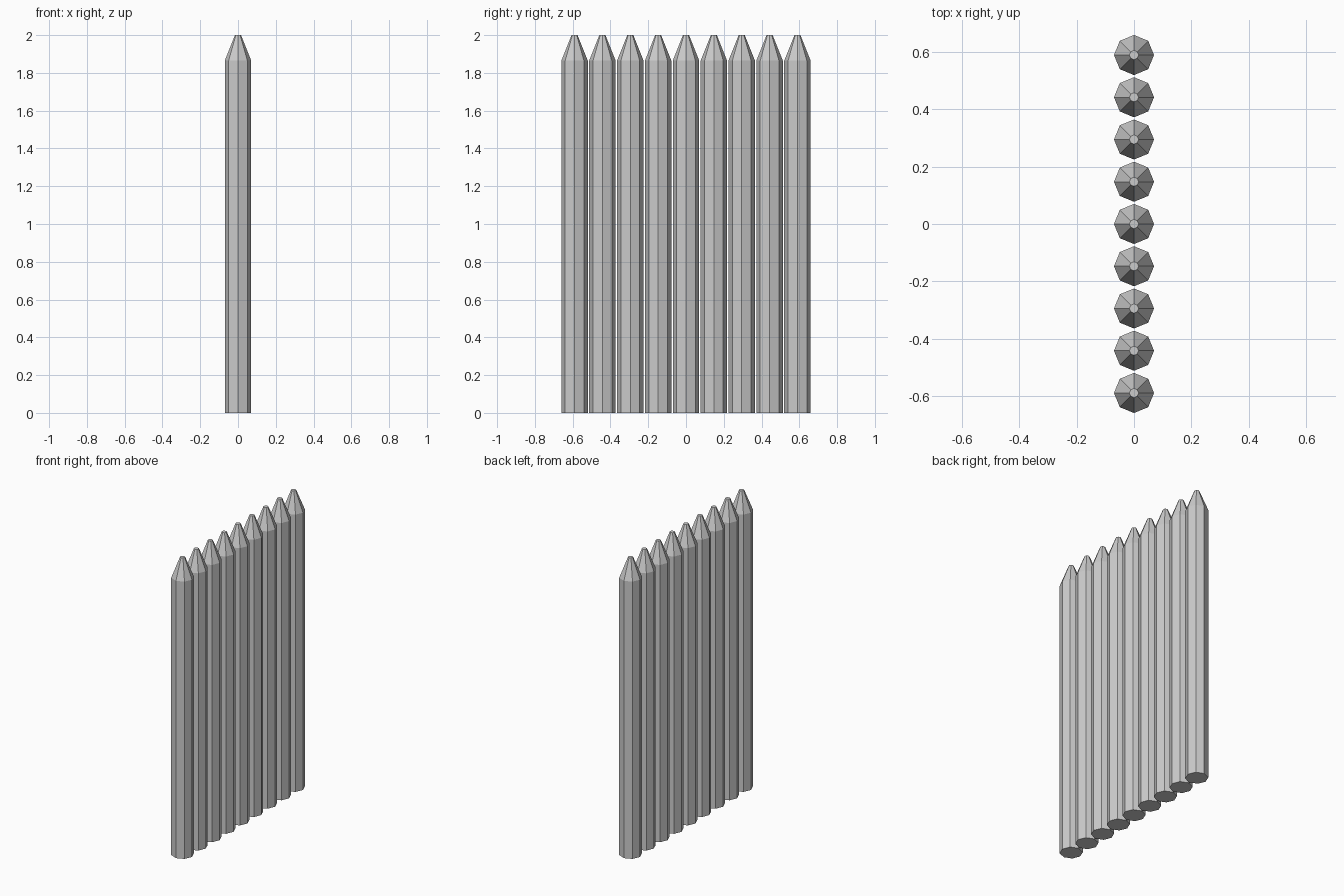
import bpy
import bmesh
import math

if "Cube" in bpy.data.objects:
    bpy.data.objects.remove(bpy.data.objects["Cube"])

COUNT, SPACING, SIDES = 9, 0.1475, 8
# stake profile: (radius, height)
PROFILE = [(0.07, 0.0), (0.07, 1.865), (0.016, 2.0)]


def stake_mesh():
    bm = bmesh.new()
    rings = [[bm.verts.new((r * math.cos(math.tau * i / SIDES),
                            r * math.sin(math.tau * i / SIDES), z))
              for i in range(SIDES)] for r, z in PROFILE]
    # shaft and sharpened tip
    for low, high in zip(rings, rings[1:]):
        for i in range(SIDES):
            j = (i + 1) % SIDES
            bm.faces.new((low[i], low[j], high[j], high[i]))
    # flat ends
    bm.faces.new(rings[0][::-1])
    bm.faces.new(rings[-1])
    mesh = bpy.data.meshes.new("stake")
    bm.to_mesh(mesh)
    bm.free()
    return mesh


# row of stakes along y
mesh = stake_mesh()
for k in range(COUNT):
    stake = bpy.data.objects.new(f"stake_{k + 1}", mesh)
    stake.location.y = (k - (COUNT - 1) / 2) * SPACING
    bpy.context.collection.objects.link(stake)
